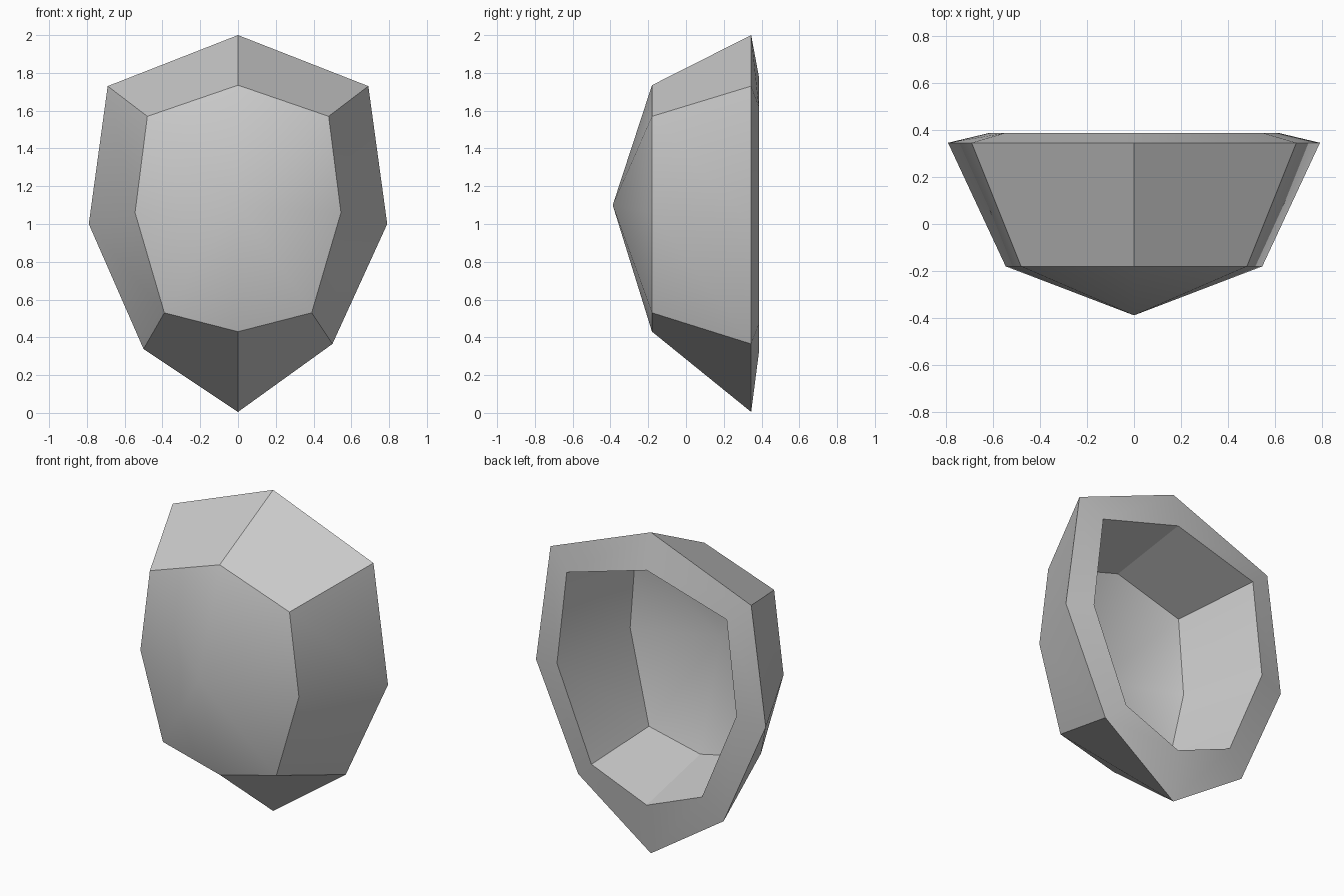
import bpy, bmesh, math

if "Cube" in bpy.data.objects:
    bpy.data.objects.remove(bpy.data.objects["Cube"])

# Half outlines (x, z) from top to bottom, right side
OUTER = [(0, 2.0), (0.69, 1.73), (0.79, 1.0), (0.5, 0.365), (0, 0.005)]
FRONT = [(0, 1.735), (0.48, 1.57), (0.545, 1.06), (0.39, 0.53), (0, 0.43)]
OPENING = [(0, 1.78), (0.55, 1.62), (0.617, 1.037), (0.38, 0.472), (0, 0.32)]
INSIDE = [(0, 1.70), (0.445, 1.57), (0.482, 1.093), (0.353, 0.515), (0, 0.436)]

bm = bmesh.new()


def ring(half, y):
    """Closed eight-sided loop mirrored from a half outline."""
    pts = half + [(-x, z) for x, z in half[-2:0:-1]]
    return [bm.verts.new((x, y, z)) for x, z in pts]


def bridge(a, b):
    n = len(a)
    for i in range(n):
        j = (i + 1) % n
        bm.faces.new((a[i], a[j], b[j], b[i]))


def fan(loop, tip):
    v = bm.verts.new(tip)
    for i in range(len(loop)):
        bm.faces.new((loop[i], loop[(i + 1) % len(loop)], v))


# Outer skin, back rim and hollow inside
front = ring(FRONT, -0.18)
outer = ring(OUTER, 0.345)
opening = ring(OPENING, 0.386)
inside = ring(INSIDE, -0.14)
outer[5].co.z -= 0.027  # lower left corner sits slightly lower
fan(front, (0, -0.388, 1.1))
for a, b in ((front, outer), (outer, opening), (opening, inside)):
    bridge(a, b)
fan(inside, (0, -0.34, 1.09))
bmesh.ops.recalc_face_normals(bm, faces=bm.faces)

mesh = bpy.data.meshes.new("faceted_shell")
bm.to_mesh(mesh)
bm.free()
shell = bpy.data.objects.new("faceted_shell", mesh)
bpy.context.collection.objects.link(shell)
bpy.context.view_layer.objects.active = shell
shell.select_set(True)
bpy.ops.object.shade_smooth_by_angle(angle=math.radians(30))
